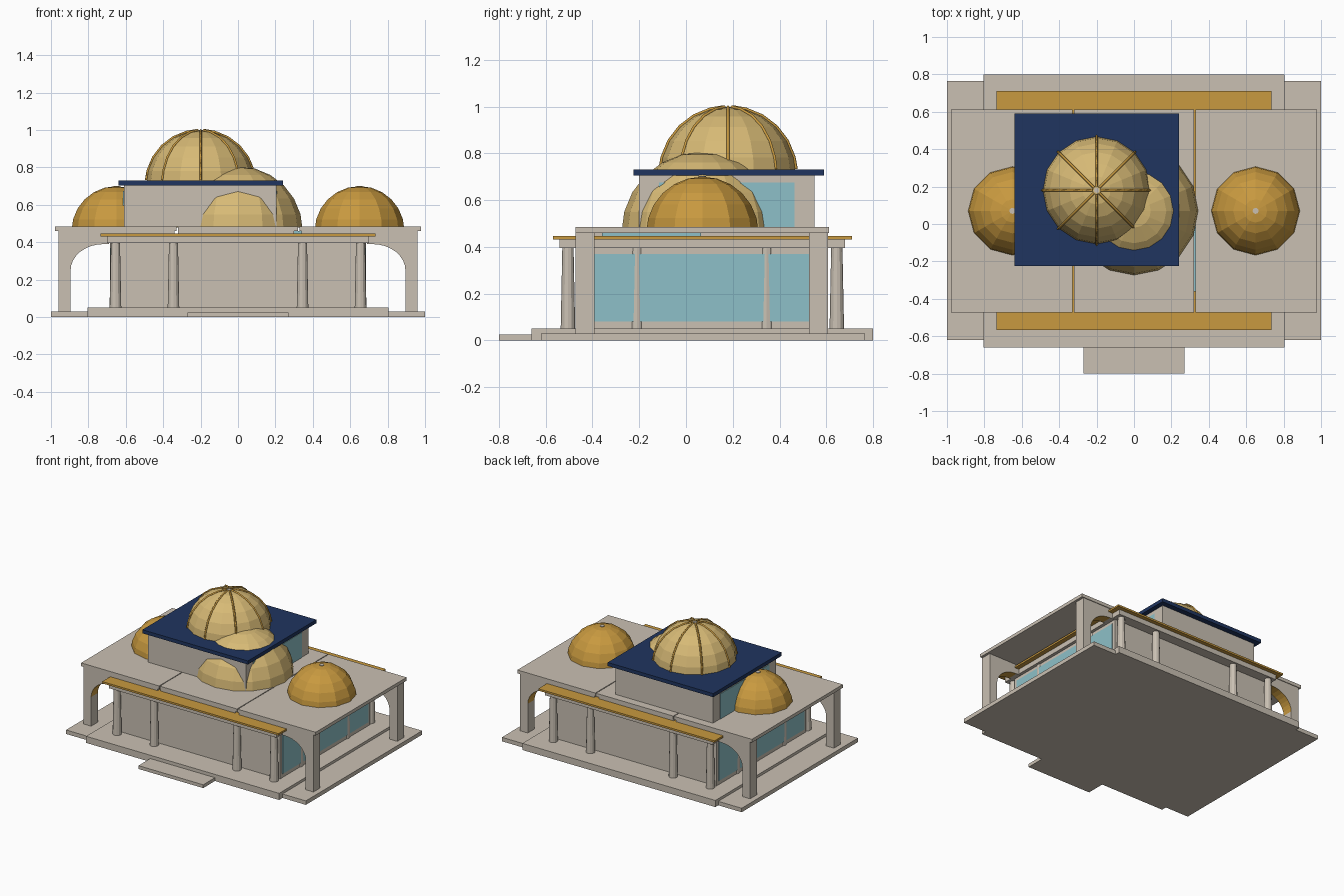
import bpy, bmesh
from math import sin, cos, pi
from mathutils import Vector, Matrix

cube = bpy.data.objects.get("Cube")
if cube:
    bpy.data.objects.remove(cube)


def material(name, r, g, b):
    m = bpy.data.materials.new(name)
    m.use_nodes = True
    m.diffuse_color = (r, g, b, 1)
    m.node_tree.nodes["Principled BSDF"].inputs["Base Color"].default_value = (r, g, b, 1)
    return m


STONE = material("cream stone", 0.59, 0.53, 0.45)
GOLD = material("gold", 0.58, 0.32, 0.05)
TAN = material("pale gold", 0.68, 0.49, 0.18)
NAVY = material("navy", 0.014, 0.035, 0.115)
GLASS = material("teal glass", 0.27, 0.53, 0.58)


def finish(name, bm, *mats):
    bmesh.ops.recalc_face_normals(bm, faces=bm.faces)
    me = bpy.data.meshes.new(name)
    bm.to_mesh(me)
    bm.free()
    for m in mats:
        me.materials.append(m)
    ob = bpy.data.objects.new(name, me)
    bpy.context.collection.objects.link(ob)
    return ob


def box(name, mat, x0, x1, y0, y1, z0, z1):
    bm = bmesh.new()
    bmesh.ops.create_cube(bm, size=1)
    for v in bm.verts:
        v.co = Vector(((x0, x1)[v.co.x > 0], (y0, y1)[v.co.y > 0], (z0, z1)[v.co.z > 0]))
    return finish(name, bm, mat)


def cone(name, mat, x, y, z0, z1, r0, r1, sides=12):
    bm = bmesh.new()
    bmesh.ops.create_cone(bm, cap_ends=True, segments=sides, radius1=r0, radius2=r1,
                          depth=z1 - z0, matrix=Matrix.Translation((x, y, (z0 + z1) / 2)))
    return finish(name, bm, mat)


def dome(name, mat, x, y, z, r, floor, sides):
    # Faceted sphere with everything below the floor cut away
    bm = bmesh.new()
    bmesh.ops.create_uvsphere(bm, u_segments=sides, v_segments=12, radius=r,
                              matrix=Matrix.Translation((x, y, z)))
    bmesh.ops.bisect_plane(bm, geom=bm.verts[:] + bm.edges[:] + bm.faces[:],
                           plane_co=(0, 0, floor), plane_no=(0, 0, 1), clear_inner=True)
    return finish(name, bm, mat)


def arch(name, s, y0, y1):
    # Outer leg joined to the roof by a curved, gold-lined haunch
    pts = [(0.96, 0.03), (0.96, 0.46), (0.34, 0.46), (0.34, 0.445), (0.69, 0.445), (0.69, 0.39)]
    for i in range(9):
        a = pi / 2 * (1 - i / 8)
        pts.append((0.72 + 0.175 * cos(a), 0.25 + 0.14 * sin(a)))
    pts.append((0.895, 0.03))
    bm = bmesh.new()
    f = bm.faces.new([bm.verts.new((s * x, y0, z)) for x, z in pts])
    ext = bmesh.ops.extrude_face_region(bm, geom=[f])["geom"]
    bmesh.ops.translate(bm, vec=(0, y1 - y0, 0),
                        verts=[g for g in ext if isinstance(g, bmesh.types.BMVert)])
    bmesh.ops.recalc_face_normals(bm, faces=bm.faces)
    for f in bm.faces:
        if abs(f.normal.x) > 0.05 and f.normal.z < -0.05:
            f.material_index = 1
    finish(name, bm, STONE, GOLD)


# Plinths and entrance step
box("wide_plinth", STONE, -1, 1, -0.62, 0.765, 0, 0.03)
box("main_plinth", STONE, -0.805, 0.805, -0.66, 0.8, 0, 0.05)
box("entrance_step", STONE, -0.27, 0.27, -0.8, -0.66, 0, 0.025)

# Main hall, lintel and gold cornice
box("hall_walls", STONE, -0.677, 0.677, -0.465, 0.605, 0.05, 0.4)
box("lintel", STONE, -0.7, 0.7, -0.54, 0.68, 0.395, 0.432)
box("cornice", GOLD, -0.735, 0.735, -0.568, 0.71, 0.432, 0.446)

# Colonnades along the front and back, and half-buried side columns
for row, y in (("front", -0.505), ("back", 0.645)):
    for i, x in enumerate((-0.655, -0.345, 0.345, 0.655)):
        cone(f"{row}_column_{i}", STONE, x, y, 0.05, 0.4, 0.031, 0.024)

# Parts on both sides
for side, s in (("left", 1), ("right", -1)):
    def span(a, b):
        return sorted((s * a, s * b))
    for i, y in enumerate((-0.21, 0.345)):
        cone(f"{side}_side_column_{i}", STONE, s * 0.655, y, 0.05, 0.4, 0.031, 0.029)
    box(f"{side}_window", GLASS, *span(0.672, 0.682), -0.44, 0.58, 0.08, 0.37)
    arch(f"{side}_front_arch", s, -0.472, -0.392)
    arch(f"{side}_back_arch", s, 0.527, 0.607)
    box(f"{side}_roof", STONE, *span(0.328, 0.978), -0.472, 0.612, 0.46, 0.485)
    dome(f"{side}_dome", GOLD, s * 0.65, 0.07, 0.46, 0.24, 0.48, 12)
    cone(f"{side}_dome_cap", STONE, s * 0.65, 0.07, 0.69, 0.702, 0.016, 0.016)

# Central roof with a narrow skylight strip beside it
box("centre_roof", STONE, -0.322, 0.322, -0.472, 0.612, 0.46, 0.485)
box("centre_roof_core", STONE, -0.322, 0.3, -0.465, 0.605, 0.445, 0.46)
box("skylight_strip", GLASS, 0.3, 0.34, -0.36, 0.065, 0.445, 0.46)

# Upper hall with its windows and navy roof
box("upper_hall", STONE, -0.61, 0.205, -0.2, 0.55, 0.485, 0.706)
box("upper_left_window", GLASS, 0.202, 0.209, -0.115, 0.465, 0.485, 0.675)
box("upper_right_window", GLASS, -0.614, -0.607, -0.115, 0.465, 0.485, 0.675)
box("upper_roof", NAVY, -0.64, 0.24, -0.225, 0.59, 0.704, 0.731)

# Central dome, partly buried in the upper hall
dome("central_dome", TAN, 0, 0.07, 0.46, 0.346, 0.48, 16)

# Main dome with eight gold ribs
CX, CY, CZ, R = -0.2, 0.18, 0.707, 0.29
dome("main_dome", TAN, CX, CY, CZ, R, 0.728, 16)
ribs = bpy.data.curves.new("dome_ribs", "CURVE")
ribs.dimensions = "3D"
ribs.bevel_depth = 0.007
ribs.bevel_resolution = 0
for k in range(8):
    a = k * pi / 4
    sp = ribs.splines.new("POLY")
    lats = [5, 15, 30, 45, 60, 75, 86]
    sp.points.add(len(lats) - 1)
    for p, lat in zip(sp.points, lats):
        t = lat * pi / 180
        r = (R + 0.002) * cos(t)
        p.co = (CX + r * cos(a), CY + r * sin(a), CZ + (R + 0.002) * sin(t), 1)
rib_ob = bpy.data.objects.new("dome_ribs", ribs)
ribs.materials.append(GOLD)
bpy.context.collection.objects.link(rib_ob)
cone("main_dome_cap", STONE, CX, CY, 0.985, 0.999, 0.014, 0.014)
